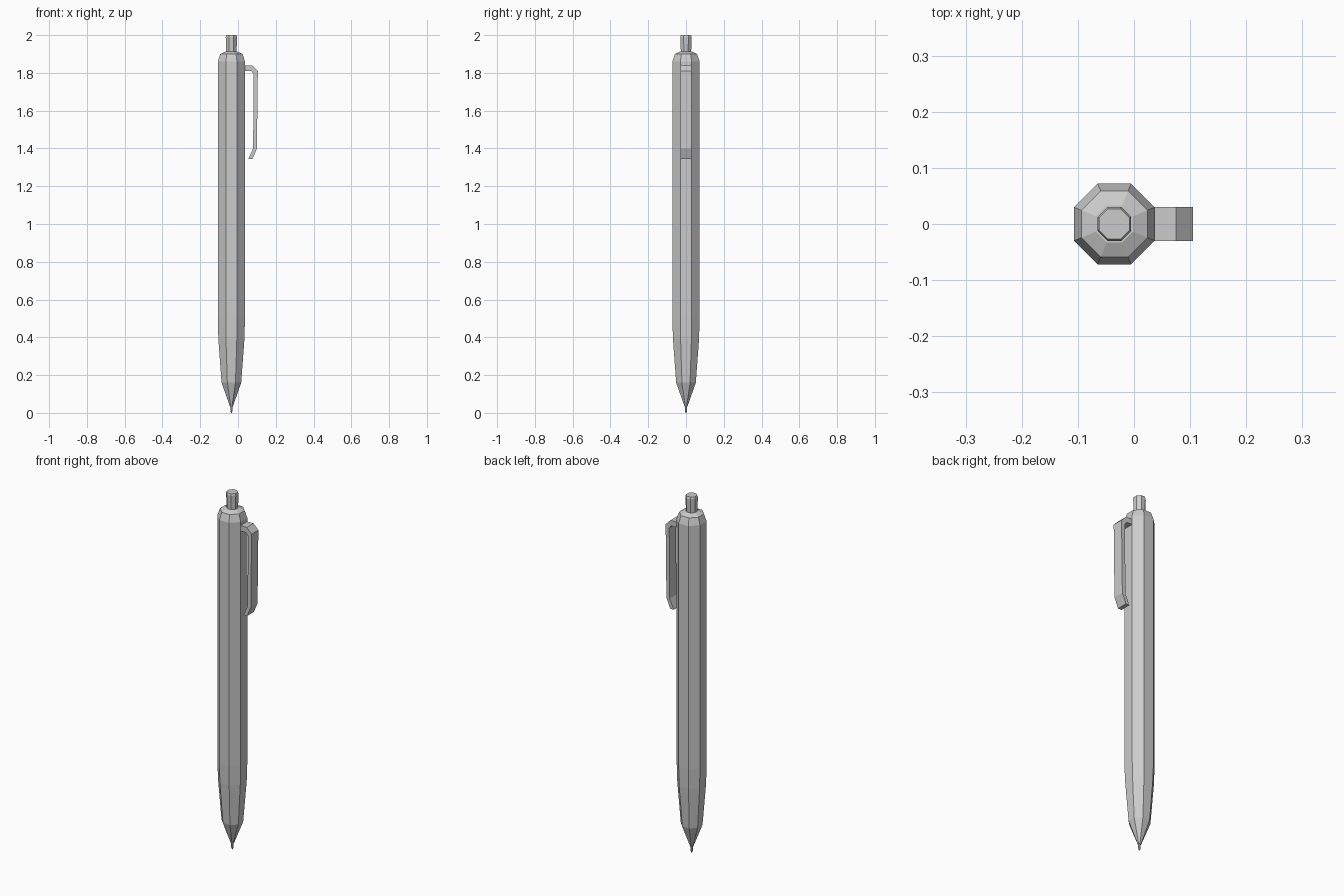
import bpy, bmesh
from math import pi, cos, sin

cube = bpy.data.objects.get("Cube")
if cube:
    bpy.data.objects.remove(cube)

grey = bpy.data.materials.new("plain_grey")
grey.use_nodes = True
COLOUR = (0.6, 0.6, 0.6, 1)
grey.diffuse_color = COLOUR
grey.node_tree.nodes["Principled BSDF"].inputs["Base Color"].default_value = COLOUR

AXIS_X = -0.035
SIDES = 8


def finish(name, bm):
    bmesh.ops.recalc_face_normals(bm, faces=bm.faces)
    mesh = bpy.data.meshes.new(name)
    bm.to_mesh(mesh)
    bm.free()
    mesh.materials.append(grey)
    obj = bpy.data.objects.new(name, mesh)
    bpy.context.collection.objects.link(obj)
    return obj


def octagon_lathe(name, profile):
    """Stack octagonal rings given as (half width across flats, height)."""
    bm = bmesh.new()
    rings = []
    for half, z in profile:
        r = half / cos(pi / SIDES)
        angles = [(i + 0.5) * 2 * pi / SIDES for i in range(SIDES)]
        rings.append([bm.verts.new((AXIS_X + r * cos(a), r * sin(a), z)) for a in angles])
    for low, high in zip(rings, rings[1:]):
        for i in range(SIDES):
            j = (i + 1) % SIDES
            bm.faces.new((low[i], low[j], high[j], high[i]))
    bm.faces.new(rings[0])
    bm.faces.new(rings[-1])
    return finish(name, bm)


def extruded_strip(name, outline, half_width):
    """Extrude an (x, z) outline across y."""
    bm = bmesh.new()
    face = bm.faces.new([bm.verts.new((x, -half_width, z)) for x, z in outline])
    new = bmesh.ops.extrude_face_region(bm, geom=[face])["geom"]
    verts = [v for v in new if isinstance(v, bmesh.types.BMVert)]
    bmesh.ops.translate(bm, verts=verts, vec=(0, 2 * half_width, 0))
    return finish(name, bm)


# Barrel with tapered nose and chamfered shoulder
octagon_lathe("barrel", [(0.008, 0.035), (0.052, 0.16), (0.069, 0.39), (0.072, 0.5),
                         (0.072, 1.86), (0.059, 1.9), (0.033, 1.912)])

# Writing point
octagon_lathe("writing_point", [(0.002, 0), (0.006, 0.012), (0.006, 0.04)])

# Push button
octagon_lathe("push_button", [(0.027, 1.9), (0.03, 1.99), (0.027, 2.0)])

# Pocket clip, bent at both ends
extruded_strip("pocket_clip", [
    (0.03, 1.84), (0.075, 1.84), (0.105, 1.81), (0.1, 1.4), (0.077, 1.345),
    (0.055, 1.345), (0.08, 1.4), (0.083, 1.795), (0.07, 1.81), (0.03, 1.81)], 0.03)
